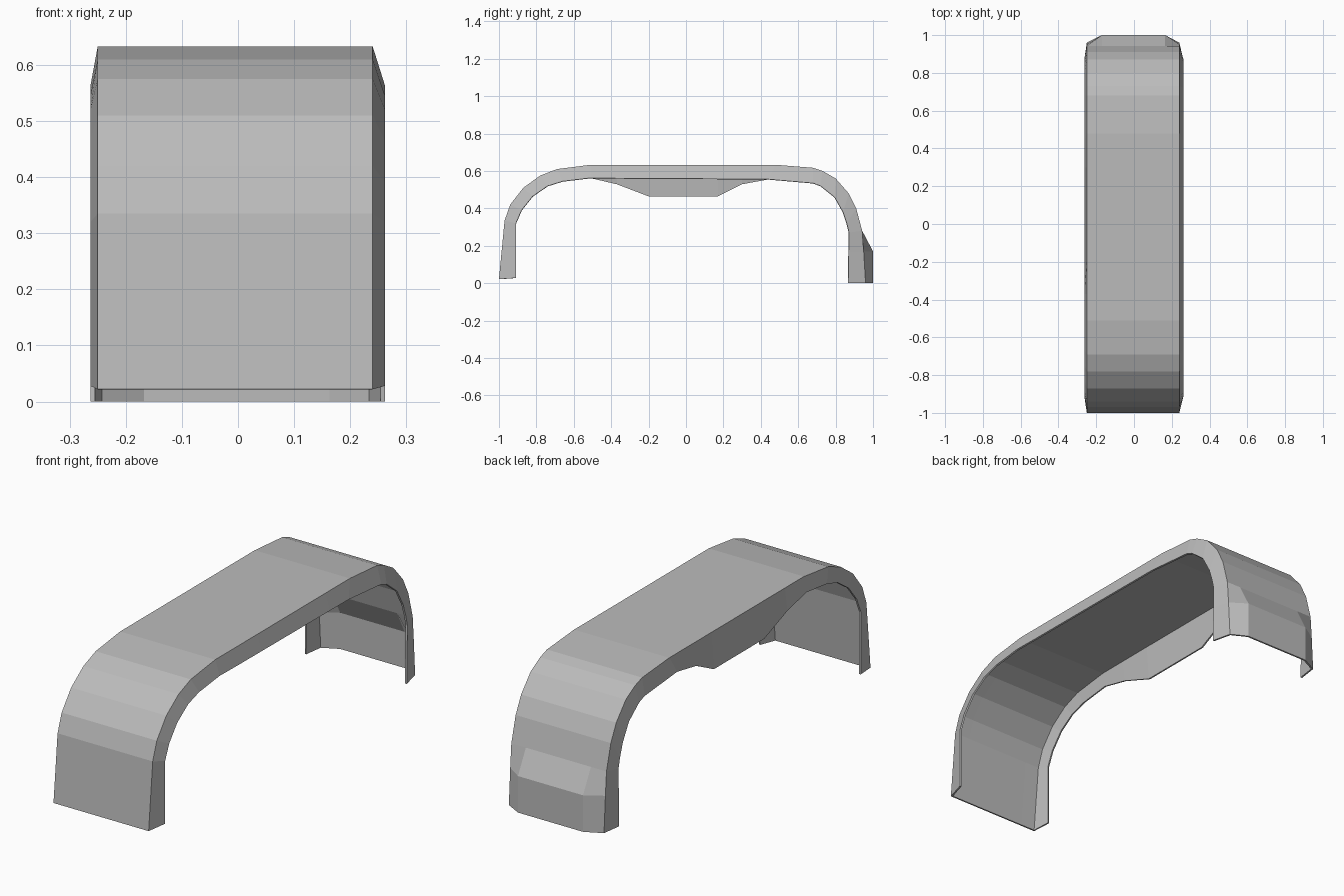
import bpy

cube = bpy.data.objects.get("Cube")
if cube:
    bpy.data.objects.remove(cube, do_unlink=True)

# One plain painted-metal colour
paint = bpy.data.materials.new("grey_metal")
paint.use_nodes = True
GREY = (0.5, 0.5, 0.5, 1.0)
paint.diffuse_color = GREY
paint.node_tree.nodes["Principled BSDF"].inputs["Base Color"].default_value = GREY

# Stations over the arch, front to back: outer skin (y, z), side lip edge (y, z)
arch = [
    ((-1.0, .022), (-.91, .028)),
    ((-.97, .335), (-.91, .32)),
    ((-.94, .42), (-.88, .39)),
    ((-.87, .51), (-.82, .465)),
    ((-.78, .575), (-.74, .52)),
    ((-.69, .61), (-.66, .545)),
    ((-.51, .633), (-.51, .563)),
    ((-.37, .633), (-.37, .561)),
    ((-.2, .633), (-.2, .56)),
    ((.17, .633), (.17, .558)),
    ((.3, .633), (.3, .557)),
    ((.48, .633), (.44, .556)),
    ((.68, .617), (.68, .535)),
    ((.73, .6), (.72, .52)),
    ((.8, .56), (.795, .46)),
    ((.87, .48), (.84, .38)),
    ((.91, .4), (.86, .32)),
    ((.942, .28), (.872, .27)),
    ((.95, .17), (.87, .17)),
    ((.96, 0), (.867, 0)),
]
# Deeper hanging flap on the -x lip, by station
flap = {7: .53, 8: .465, 9: .465, 10: .53}
bulge_start = len(arch) - 2      # stations where the rear panel steps out
columns = (-.25, -.17, .165, .24)

verts, faces = [], []
for i, ((y, z), (lip_y, lip_z)) in enumerate(arch):
    verts.append((-.263, lip_y, flap.get(i, lip_z)))
    for k, x in enumerate(columns):
        raised = i >= bulge_start and k in (1, 2)
        verts.append((x, 1.0 if raised else y, z))
    verts.append((.262, lip_y, lip_z))

row = len(columns) + 2
for i in range(len(arch) - 1):
    for j in range(row - 1):
        a = i * row + j
        faces.append((a, a + 1, a + row + 1, a + row))

# Fender shell: folded sheet with thin walls
mesh = bpy.data.meshes.new("fender_shell")
mesh.from_pydata(verts, [], faces)
mesh.materials.append(paint)
fender = bpy.data.objects.new("fender_shell", mesh)
bpy.context.collection.objects.link(fender)

wall = fender.modifiers.new("sheet_thickness", 'SOLIDIFY')
wall.thickness = .008
wall.offset = -1
wall.use_even_offset = True
